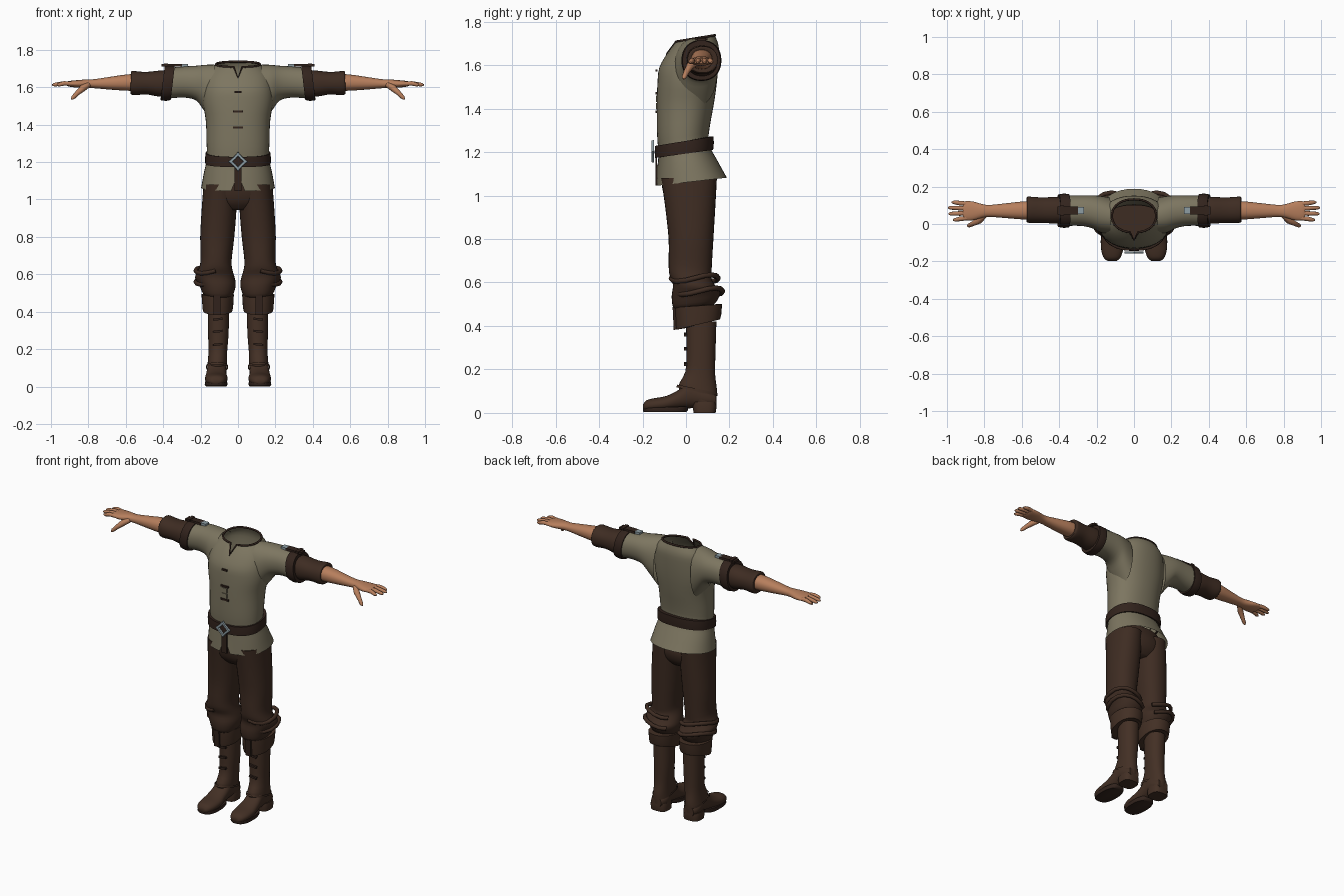
import bpy, bmesh, math
from mathutils import Vector


def material(name, rgb):
    m = bpy.data.materials.new(name)
    m.diffuse_color = (*rgb, 1)
    return m


CLOTH = material("olive_cloth", (.205, .181, .118))
TROUSER = material("brown_cloth", (.048, .025, .016))
LEATHER = material("boot_leather", (.056, .029, .018))
DARK = material("dark_leather", (.032, .017, .012))
SKIN = material("skin", (.47, .21, .108))
STEEL = material("steel", (.27, .34, .37))

# order of (u, v, w) for each lofting axis
ORDER = {'z': lambda u, v, w: (u, v, w),
         'x': lambda u, v, w: (w, u, v),
         'y': lambda u, v, w: (u, w, v)}


def finish(ob, mat, mirror, angle=50):
    bpy.context.collection.objects.link(ob)
    ob.data.materials.append(mat)
    if mirror:
        ob.modifiers.new("mirror", 'MIRROR')
    bpy.ops.object.select_all(action='DESELECT')
    bpy.context.view_layer.objects.active = ob
    ob.select_set(True)
    if ob.type == 'MESH':
        bpy.ops.object.shade_smooth_by_angle(angle=math.radians(angle))
    return ob


def spline(secs, steps):
    """Catmull-Rom refinement of a list of sections."""
    out = []
    for i in range(len(secs) - 1):
        a, b, c, d = (secs[max(0, min(len(secs) - 1, i + k))] for k in (-1, 0, 1, 2))
        for s in range(steps):
            t = s / steps
            out.append([q + .5 * t * (r - p + t * (2*p - 5*q + 4*r - e + t * (3*(q - r) + e - p)))
                        for p, q, r, e in zip(a, b, c, d)])
    return out + [list(secs[-1])]


def loft(name, axis, secs, mat, mirror=False, caps=True, n=32, power=2.2, steps=3, edit=None):
    """Section = u range, v range, position w at lowest v and at highest v."""
    bm = bmesh.new()
    rings = []
    for u0, u1, v0, v1, w0, w1 in spline(secs, steps):
        ring = []
        for i in range(n):
            t = 2 * math.pi * i / n - math.pi / 2
            c, s = (math.copysign(abs(f) ** (2 / power), f) if abs(f) > 1e-6 else 0
                    for f in (math.cos(t), math.sin(t)))
            co = Vector(ORDER[axis]((u0 + u1) / 2 + c * (u1 - u0) / 2,
                                    (v0 + v1) / 2 + s * (v1 - v0) / 2,
                                    w0 + (w1 - w0) * (s + 1) / 2))
            if edit and i == 0:
                co = edit(co)
            ring.append(bm.verts.new(co))
        rings.append(ring)
    for a, b in zip(rings, rings[1:]):
        for i in range(n):
            j = (i + 1) % n
            bm.faces.new((a[i], a[j], b[j], b[i]))
    if caps:
        bm.faces.new(rings[0])
        bm.faces.new(rings[-1])
    bmesh.ops.recalc_face_normals(bm, faces=bm.faces)
    me = bpy.data.meshes.new(name)
    bm.to_mesh(me)
    bm.free()
    return finish(bpy.data.objects.new(name, me), mat, mirror)


def box(name, c, size, mat, mirror=False, rot=(0, 0, 0)):
    bpy.ops.mesh.primitive_cube_add(size=1)
    me = bpy.context.object.data
    bpy.data.objects.remove(bpy.context.object)
    from mathutils import Matrix, Euler
    me.transform(Matrix.LocRotScale(Vector(c), Euler(rot), Vector(size)))
    ob = bpy.data.objects.new(name, me)
    return finish(ob, mat, mirror, 30)


def tube(name, pts, mat, mirror=False, closed=False):
    """Tapered tube, points are x, y, z, radius."""
    cu = bpy.data.curves.new(name, 'CURVE')
    cu.dimensions, cu.bevel_depth, cu.bevel_resolution = '3D', 1, 3
    cu.use_fill_caps = True
    sp = cu.splines.new('POLY')
    sp.points.add(len(pts) - 1)
    for p, (x, y, z, r) in zip(sp.points, pts):
        p.co, p.radius = (x, y, z, 1), r
    sp.use_cyclic_u = closed
    sp.use_smooth = True
    return finish(bpy.data.objects.new(name, cu), mat, mirror)


# ---- tunic with a split hem and a slit neckline
def slit(co):
    if co.z < 1.15:
        co.z = 1.15 - (1.15 - co.z) * .15
    if co.z > 1.64:
        co.z, co.y = 1.64 + (co.z - 1.64) * .15, -.094 + (co.y + .094) * .15
    return co


tunic = loft("tunic", 'z', [
    (-.197, .197, -.135, .188, 1.045, 1.082),
    (-.182, .182, -.130, .145, 1.13, 1.16),
    (-.166, .166, -.127, .105, 1.20, 1.24),
    (-.168, .168, -.133, .110, 1.28, 1.32),
    (-.172, .172, -.134, .128, 1.42, 1.42),
    (-.188, .188, -.131, .142, 1.52, 1.52),
    (-.185, .185, -.122, .150, 1.59, 1.62),
    (-.165, .165, -.083, .150, 1.66, 1.69),
    (-.118, .118, -.045, .132, 1.708, 1.737)], CLOTH, caps=False, n=40, edit=slit)
top = [tuple(v.co) + (.006,) for v in list(tunic.data.vertices)[-40:]]
tube("neck_trim", top, DARK, closed=True)
loft("sleeve", 'x', [
    (-.060, .142, 1.41, 1.722, .135, .125),
    (-.045, .150, 1.48, 1.720, .185, .175),
    (-.022, .153, 1.53, 1.715, .225, .225),
    (-.010, .152, 1.545, 1.712, .29, .28),
    (-.010, .152, 1.54, 1.705, .37, .36)], CLOTH, True, caps=False)
for z, w in ((1.575, .035), (1.47, .055), (1.385, .055)):
    box("front_lace", (0, -.136, z), (w, .008, .011), DARK)
for z in (1.445, 1.41):
    box("front_tab", (0, -.136, z), (.035, .006, .03), CLOTH)

# ---- belt, hanging end and star buckle
loft("belt", 'z', [
    (-.16, .16, -.12, .10, 1.175, 1.212),
    (-.175, .175, -.143, .125, 1.173, 1.21),
    (-.176, .176, -.144, .128, 1.20, 1.24),
    (-.173, .173, -.143, .127, 1.228, 1.272),
    (-.16, .16, -.12, .10, 1.228, 1.270)], DARK, caps=False, n=40, power=2.4, steps=1)
box("belt_end", (0, -.137, 1.115), (.036, .008, .14), DARK)
bm = bmesh.new()
loops = []
for y, scale in ((-.148, 1), (-.158, .95), (-.158, .6), (-.148, .55)):
    loops.append([bm.verts.new((r * scale * math.sin(k * math.pi / 4), y,
                                1.203 + r * scale * math.cos(k * math.pi / 4)))
                  for k, r in enumerate((.052, .034) * 4)])
for a, b in zip(loops, loops[1:] + loops[:1]):
    for k in range(8):
        bm.faces.new((a[k], a[k - 1], b[k - 1], b[k]))
bmesh.ops.recalc_face_normals(bm, faces=bm.faces)
me = bpy.data.meshes.new("belt_buckle")
bm.to_mesh(me)
bm.free()
finish(bpy.data.objects.new("belt_buckle", me), STEEL, False, 20)

# ---- arms: rolled cuff, undersleeve, strap, forearm
loft("sleeve_cuff", 'x', [
    (.01, .135, 1.56, 1.69, .362, .342),
    (-.018, .160, 1.532, 1.714, .360, .338),
    (-.021, .163, 1.527, 1.716, .385, .365),
    (-.016, .158, 1.531, 1.712, .414, .392),
    (.01, .135, 1.56, 1.69, .412, .392)], DARK, True, steps=1)
loft("undersleeve", 'x', [
    (.005, .14, 1.555, 1.685, .36, .36),
    (.002, .145, 1.55, 1.69, .42, .41),
    (.006, .142, 1.562, 1.682, .49, .49),
    (.006, .146, 1.558, 1.687, .55, .56),
    (.012, .142, 1.565, 1.682, .575, .572),
    (.035, .115, 1.585, 1.665, .568, .568)], TROUSER, True)
box("shoulder_strap", (.355, .072, 1.717), (.11, .042, .014), DARK, True)
box("strap_buckle", (.287, .072, 1.716), (.04, .036, .016), STEEL, True)
box("strap_loop", (.385, .072, 1.722), (.022, .055, .012), DARK, True)
loft("forearm_and_palm", 'x', [
    (.022, .122, 1.580, 1.672, .53, .53),
    (.025, .120, 1.582, 1.668, .60, .60),
    (.032, .110, 1.588, 1.655, .69, .69),
    (.038, .102, 1.595, 1.643, .77, .77),
    (.034, .106, 1.596, 1.642, .81, .81),
    (.020, .120, 1.598, 1.638, .86, .86),
    (.020, .122, 1.603, 1.634, .90, .90),
    (.030, .115, 1.608, 1.630, .915, .915)], SKIN, True)
for base, tip, end in ((.033, .022, .968), (.058, .055, .992), (.083, .087, .994), (.107, .116, .974)):
    tube("finger", [(.88, base, 1.618, .011), (.93, (base + tip) / 2, 1.621, .0125),
                    (end - .012, tip, 1.614, .010), (end, tip, 1.612, .004)], SKIN, True)
tube("thumb", [(.80, .045, 1.613, .015), (.83, .018, 1.595, .018), (.86, .002, 1.568, .013),
               (.882, -.008, 1.545, .011), (.89, -.012, 1.536, .004)], SKIN, True)

# ---- trousers
loft("trouser_hips", 'z', [
    (-.10, .10, -.06, .09, .945, .945),
    (-.16, .16, -.095, .125, .985, .985),
    (-.178, .178, -.112, .138, 1.05, 1.05),
    (-.165, .165, -.115, .11, 1.13, 1.13)], TROUSER)
loft("trouser_leg", 'z', [
    (.04, .15, -.03, .11, .47, .49),
    (.025, .185, -.058, .135, .483, .505),
    (.012, .207, -.066, .158, .535, .55),
    (.018, .230, -.060, .142, .59, .575),
    (.030, .212, -.076, .118, .635, .615),
    (.034, .200, -.080, .118, .69, .66),
    (.020, .202, -.080, .126, .80, .80),
    (.008, .194, -.096, .135, .95, .95),
    (.004, .184, -.115, .142, 1.08, 1.08)], TROUSER, True)
for z, y in ((.56, .02), (.62, .0)):
    tube("knee_fold", [(.12 + .106 * math.cos(a), .04 + y + .108 * math.sin(a), z + .015 * math.sin(a * 2), .012)
                       for a in (k * math.pi / 8 - math.pi / 2 for k in range(11))], TROUSER, True)

# ---- boots: turned cuff, shaft, foot, heel
loft("boot_cuff", 'z', [
    (.055, .160, .0, .14, .39, .435),
    (.030, .188, -.044, .156, .383, .43),
    (.026, .190, -.048, .162, .40, .45),
    (.022, .195, -.052, .166, .485, .50),
    (.050, .170, -.02, .14, .49, .50)], LEATHER, True, steps=1)
box("cuff_tab", (.112, -.052, .435), (.036, .014, .105), DARK, True, (.05, 0, 0))
loft("boot_shaft", 'z', [
    (.065, .160, .06, .138, .025, .025),
    (.062, .165, .0, .141, .07, .07),
    (.060, .163, -.035, .142, .12, .11),
    (.058, .158, -.003, .134, .19, .18),
    (.050, .160, .002, .136, .29, .29),
    (.048, .162, .0, .14, .42, .42)], LEATHER, True)
loft("boot_foot", 'y', [
    (.095, .140, .018, .040, -.199, -.197),
    (.075, .160, .008, .058, -.185, -.182),
    (.060, .174, .006, .068, -.145, -.145),
    (.056, .176, .010, .078, -.09, -.09),
    (.062, .170, .016, .108, -.035, -.03),
    (.062, .165, .022, .15, .03, .02),
    (.062, .165, .024, .11, .10, .10),
    (.080, .150, .026, .09, .14, .138)], LEATHER, True)
loft("boot_sole", 'z', [
    (.060, .174, -.194, .0, .003, .003),
    (.056, .178, -.199, .01, .010, .014),
    (.058, .176, -.197, .01, .022, .03)], DARK, True, power=2.6, steps=1)
loft("boot_heel", 'z', [
    (.062, .170, .035, .136, 0, 0),
    (.060, .172, .030, .141, .03, .03),
    (.064, .168, .030, .139, .05, .05)], LEATHER, True, power=3, steps=1)
loft("ankle_seam", 'z', [
    (.054, .170, -.045, .146, .118, .078),
    (.054, .170, -.040, .146, .130, .092)], LEATHER, True, caps=False, steps=1)
for z in (.36, .295, .225):
    box("boot_lace", (.108, -.002, z), (.05, .014, .012), DARK, True, (0, .12, 0))
